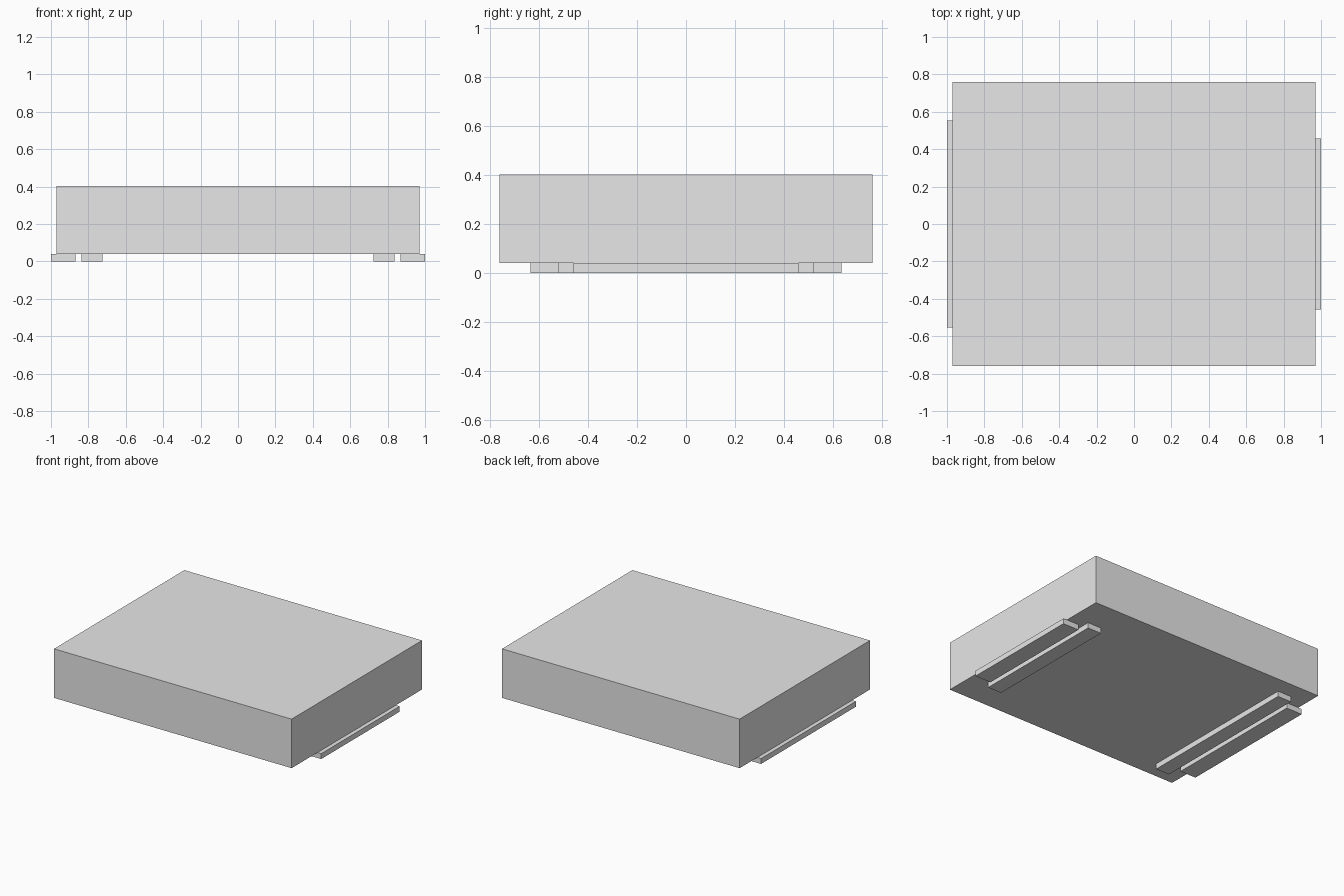
import bpy

# Remove the default cube only
cube = bpy.data.objects.get("Cube")
if cube:
    bpy.data.objects.remove(cube, do_unlink=True)

# Single light grey material
grey = bpy.data.materials.new("light_grey")
grey.use_nodes = True
colour = (0.8, 0.8, 0.8, 1)
grey.diffuse_color = colour
grey.node_tree.nodes["Principled BSDF"].inputs["Base Color"].default_value = colour

RAIL_TOP = 0.04
BODY_TOP = 0.402


def box(name, x0, x1, half_y, z0, z1):
    """Box spanning x0..x1 and z0..z1, centred on y = 0."""
    bpy.ops.mesh.primitive_cube_add(size=1, location=((x0 + x1) / 2, 0, (z0 + z1) / 2))
    obj = bpy.context.object
    obj.name = obj.data.name = name
    obj.scale = (x1 - x0, 2 * half_y, z1 - z0)
    bpy.ops.object.transform_apply(location=False, rotation=False, scale=True)
    obj.data.materials.append(grey)
    return obj


# Main slab
box("body", -0.97, 0.97, 0.76, RAIL_TOP, BODY_TOP)

# Two rails under each end; the pair on the right is longer
for side, sign, outer_half, inner_half in (("left", 1, 0.458, 0.52),
                                           ("right", -1, 0.553, 0.635)):
    for kind, near, far, half in (("outer", 0.87, 1.0, outer_half),
                                  ("inner", 0.725, 0.837, inner_half)):
        x0, x1 = sorted((sign * near, sign * far))
        box(f"{side}_{kind}_rail", x0, x1, half, 0, RAIL_TOP)
